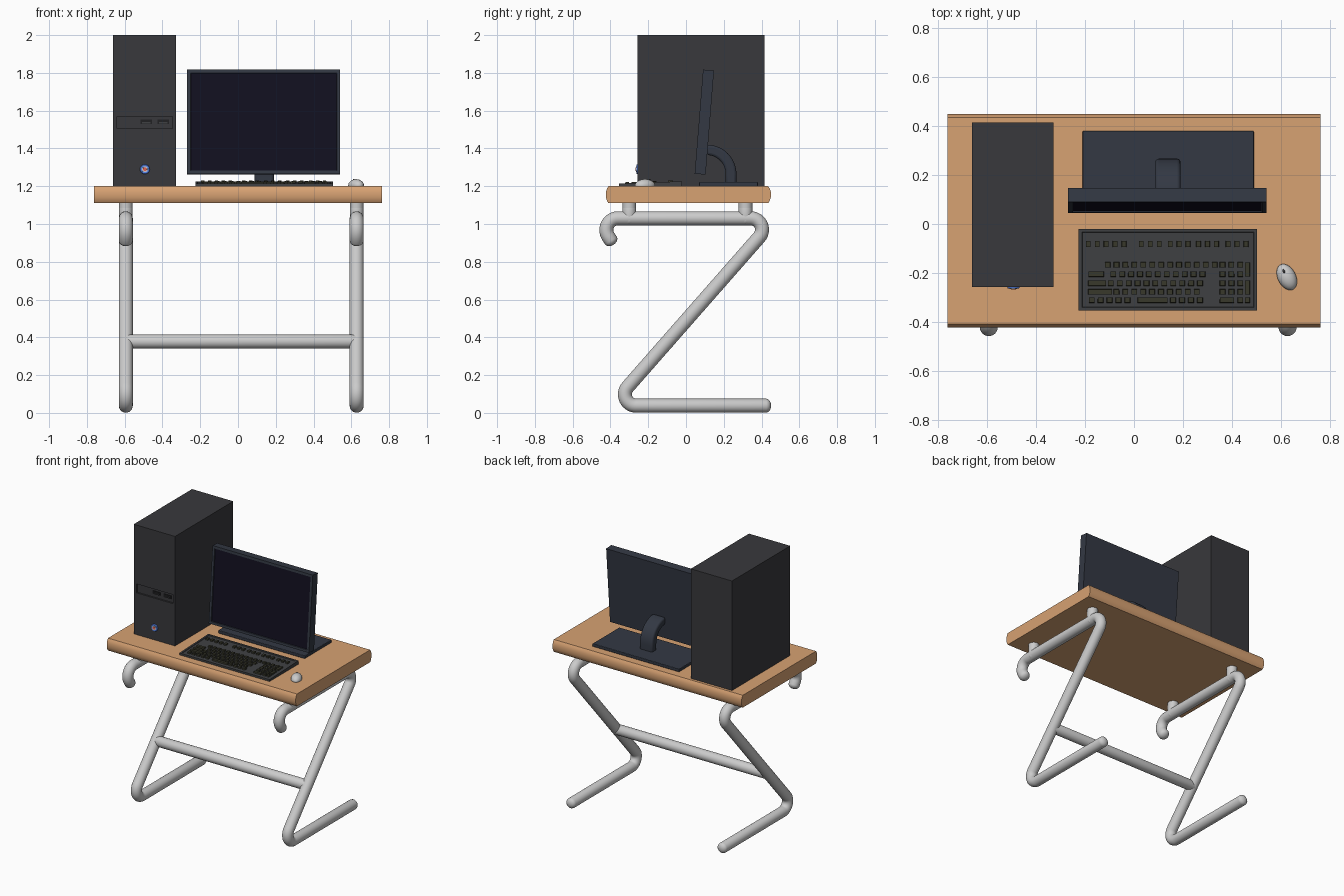
import bpy, bmesh, math
from mathutils import Vector

if "Cube" in bpy.data.objects:
    bpy.data.objects.remove(bpy.data.objects["Cube"])


def material(name, rgb):
    m = bpy.data.materials.new(name)
    m.diffuse_color = (*rgb, 1)
    m.use_nodes = True
    m.node_tree.nodes["Principled BSDF"].inputs["Base Color"].default_value = m.diffuse_color
    return m


WOOD = material("wood", (0.68, 0.36, 0.17))
CASE = material("case_black", (0.04, 0.04, 0.045))
DARK = material("slot_black", (0.015, 0.015, 0.017))
FRAME = material("monitor_black", (0.033, 0.04, 0.057))
GLASS = material("screen_black", (0.006, 0.005, 0.014))
BOARD = material("keyboard_black", (0.05, 0.052, 0.056))
KEYS = material("key_black", (0.04, 0.04, 0.024))
BLUE = material("button_blue", (0.1, 0.25, 0.9))
RED = material("button_red", (0.8, 0.12, 0.08))


def finish(name, bm, mat=None, bevel=0.0, smooth=False):
    bmesh.ops.recalc_face_normals(bm, faces=bm.faces)
    me = bpy.data.meshes.new(name)
    bm.to_mesh(me)
    bm.free()
    ob = bpy.data.objects.new(name, me)
    bpy.context.collection.objects.link(ob)
    if mat:
        me.materials.append(mat)
    if bevel:
        b = ob.modifiers.new("bevel", 'BEVEL')
        b.width, b.segments = bevel, 3
    if smooth:
        bpy.ops.object.select_all(action='DESELECT')
        ob.select_set(True)
        bpy.context.view_layer.objects.active = ob
        bpy.ops.object.shade_smooth_by_angle()
    return ob


def add_box(bm, lo, hi):
    vs = bmesh.ops.create_cube(bm, size=1)["verts"]
    for v in vs:
        v.co = Vector([(a + b) / 2 + c * (b - a) for a, b, c in zip(lo, hi, v.co)])
    return vs


def box(name, lo, hi, mat=None, bevel=0.0):
    bm = bmesh.new()
    add_box(bm, lo, hi)
    return finish(name, bm, mat, bevel)


def prism(name, profile, x0, x1, mat, bevel=0.0, smooth=False):
    """Extrude a (y, z) outline along x."""
    bm = bmesh.new()
    face = bm.faces.new([bm.verts.new((x0, y, z)) for y, z in profile])
    ext = bmesh.ops.extrude_face_region(bm, geom=[face])["geom"]
    bmesh.ops.translate(bm, vec=(x1 - x0, 0, 0),
                        verts=[v for v in ext if isinstance(v, bmesh.types.BMVert)])
    return finish(name, bm, mat, bevel, smooth)


def sweep(name, path, r=0.037, sides=24):
    """Round tube along a list of points, with domed ends."""
    path = [Vector(p) for p in path]
    n = len(path)
    dirs = [(path[min(i + 1, n - 1)] - path[max(i - 1, 0)]).normalized() for i in range(n)]
    caps = [math.radians(a) for a in (15, 40, 65, 90)]
    rings = [(path[0] - dirs[0] * r * 0.7 * math.cos(a), dirs[0], r * math.sin(a)) for a in caps]
    rings += [(path[i], dirs[i], r) for i in range(1, n - 1)]
    rings += [(path[-1] + dirs[-1] * r * 0.7 * math.cos(a), dirs[-1], r * math.sin(a))
              for a in reversed(caps)]
    bm = bmesh.new()
    loops = []
    for p, d, rad in rings:
        u = Vector((1, 0, 0)) if abs(d.x) < 0.5 else Vector((0, 1, 0))
        w = d.cross(u)
        loops.append([bm.verts.new(p + rad * (u * math.cos(t) + w * math.sin(t)))
                      for t in (2 * math.pi * k / sides for k in range(sides))])
    for a, b in zip(loops, loops[1:]):
        for k in range(sides):
            j = (k + 1) % sides
            bm.faces.new((a[k], a[j], b[j], b[k]))
    bm.faces.new(loops[0])
    bm.faces.new(loops[-1])
    return finish(name, bm, smooth=True)


def fillet(a, c, b, r, steps=14):
    """Arc points rounding the corner c between a and b."""
    a, c, b = Vector(a), Vector(c), Vector(b)
    u, w = (a - c).normalized(), (b - c).normalized()
    half = u.angle(w) / 2
    centre = c + (u + w).normalized() * r / math.sin(half)
    t = r / math.tan(half)
    s, e = c + u * t - centre, c + w * t - centre
    return [centre + s.normalized().slerp(e.normalized(), i / steps) * r for i in range(steps + 1)]


# Z-shaped tube legs, with posts under the top
LEG_X = {"left": -0.594, "right": 0.628}
for side, x in LEG_X.items():
    foot, low = (x, 0.425, 0.038), (x, -0.396, 0.038)
    high, bar = (x, 0.475, 1.03), (x, -0.36, 1.03)
    hook = [(x, -0.36 + 0.062 * math.cos(a), 0.968 + 0.062 * math.sin(a))
            for a in (math.radians(90 + 12 * i) for i in range(11))]
    sweep(side + "_leg", [foot] + fillet(foot, low, high, 0.06)
          + fillet(low, high, bar, 0.06) + hook + [(x, -0.397, 0.912)])
    for tag, y in (("front", -0.30), ("back", 0.315)):
        sweep(f"{side}_{tag}_post", [(x, y, 1.02), (x, y, 1.05), (x, y, 1.085)], 0.036)
        bm = bmesh.new()
        add = bmesh.ops.create_cone(bm, cap_ends=True, segments=24,
                                    radius1=0.036, radius2=0.036, depth=0.08)
        bmesh.ops.translate(bm, vec=(x, y, 1.075), verts=add["verts"])
        finish(f"{side}_{tag}_post_sleeve", bm, smooth=True)
sweep("crossbar", [(LEG_X["left"], -0.097, 0.378), (0, -0.097, 0.378),
                   (LEG_X["right"], -0.097, 0.378)])

# desk top with softly rounded front and back edges
edge = [(0.435, 1.11), (0.443, 1.122), (0.449, 1.14), (0.449, 1.17), (0.443, 1.188), (0.435, 1.2)]
prism("desk_top", edge + [(0.025 - y, z) for y, z in reversed(edge)], -0.763, 0.763, WOOD,
      smooth=True)

# computer tower with a recessed drive panel
tower = box("tower_case", (-0.662, -0.257, 1.2), (-0.329, 0.415, 2.0), CASE)
cutter = box("panel_cutter", (-0.64, -0.3, 1.505), (-0.347, -0.245, 1.57))
cutter.hide_render = True
cutter.hide_set(True)
cut = tower.modifiers.new("panel", 'BOOLEAN')
cut.object, cut.operation, cut.solver = cutter, 'DIFFERENCE', 'EXACT'
for i, x in enumerate((-0.485, -0.396)):
    box(f"drive_slot_{i + 1}", (x - 0.03, -0.25, 1.53), (x + 0.03, -0.24, 1.552), DARK)
    box(f"drive_lip_{i + 1}", (x - 0.022, -0.254, 1.532), (x + 0.022, -0.24, 1.539), BOARD)


# power button: blue ring, pale ring, red centre
def disc(name, r, depth, mat):
    bm = bmesh.new()
    bmesh.ops.create_cone(bm, cap_ends=True, segments=24, radius1=r, radius2=r * 0.9, depth=depth)
    ob = finish(name, bm, mat, smooth=True)
    ob.rotation_euler.x = math.pi / 2
    ob.location = (-0.493, -0.257 - depth / 2, 1.29)


disc("button_rim", 0.026, 0.006, BLUE)
disc("button_face", 0.017, 0.008, None)
disc("button_centre", 0.011, 0.010, RED)

# monitor panel, leaning back, with an inset screen
bm = bmesh.new()
add_box(bm, (-0.405, 0, 0), (0.405, 0.058, 0.553))
bm.normal_update()
front = min(bm.faces, key=lambda f: f.calc_center_median().y)
bmesh.ops.inset_region(bm, faces=[front], thickness=0.025)
bmesh.ops.inset_region(bm, faces=[front], thickness=0.002, depth=-0.006)
front.material_index = 1
panel = finish("monitor_panel", bm, FRAME)
panel.data.materials.append(GLASS)
panel.location, panel.rotation_euler.x = (0.136, 0.046, 1.266), math.radians(-4.6)

# monitor foot and curved neck
box("monitor_base", (-0.21, 0.07, 1.2), (0.49, 0.38, 1.222), FRAME, 0.004)
arc = [math.radians(90 - 7.5 * i) for i in range(13)]
outer = [(0.11 + 0.157 * math.cos(a), 1.265 + 0.155 * math.sin(a)) for a in arc]
inner = [(0.11 + 0.1 * math.cos(a), 1.265 + 0.1 * math.sin(a)) for a in reversed(arc)]
prism("monitor_neck", outer + [(0.267, 1.21), (0.21, 1.21)] + inner, 0.087, 0.19, FRAME,
      0.014, True)

# keyboard body: wedge with a sunken key bed
KX0, KX1, KY0, KY1 = -0.226, 0.503, -0.354, -0.02


def bed(y):
    return 1.214 + 0.012 * (y - KY0) / (KY1 - KY0)


bm = bmesh.new()
for v in add_box(bm, (KX0, KY0, 1.2), (KX1, KY1, 1.21)):
    if v.co.z > 1.205:
        v.co.z = bed(v.co.y)
bm.normal_update()
top = max(bm.faces, key=lambda f: f.normal.z)
bmesh.ops.inset_region(bm, faces=[top], thickness=0.018)
bmesh.ops.inset_region(bm, faces=[top], thickness=0.003, depth=-0.004)
finish("keyboard_body", bm, BOARD)

# keys: per row y, height, then (first centre x, count, key width)
P = 0.0365
rows = [
    (-0.082, 0.028, [(-0.187, 5, .022), (0.03, 3, .022), (0.148, 3, .022), (0.264, 3, .022), (0.385, 3, .022)]),
    (-0.167, 0.024, [(-0.108, 13, .025), (0.362, 3, .025)]),
    (-0.205, 0.024, [(-0.155, 1, .066), (-0.085, 11, .025), (0.362, 3, .025)]),
    (-0.242, 0.024, [(-0.151, 1, .075), (-0.095, 11, .025), (0.362, 3, .025)]),
    (-0.278, 0.024, [(-0.139, 1, .1), (-0.072, 10, .025), (0.362, 3, .025)]),
    (-0.311, 0.024, [(-0.173, 5, .025), (0.076, 1, .125), (0.16, 4, .025), (0.38, 1, .06), (0.435, 1, .025)]),
]
bm = bmesh.new()


def add_key(x, y, w, h):
    for v in add_box(bm, (x - w / 2, y - h / 2, 1.206), (x + w / 2, y + h / 2, bed(y) + 0.006)):
        if v.co.z > 1.21:
            v.co.x += (x - v.co.x) * 0.004 / w
            v.co.y += (y - v.co.y) * 0.004 / h


for y, h, runs in rows:
    for x, count, w in runs:
        for k in range(count):
            add_key(x + k * P, y, w, h)
for y in (-0.186, -0.26):
    add_key(0.464, y, 0.022, 0.06)
add_key(0.464, -0.311, 0.022, 0.024)
finish("keyboard_keys", bm, KEYS)

# mouse: flattened dome with a small wheel, turned on the desk
MOUSE, TURN = (0.625, -0.217, 1.2), math.radians(27)
bm = bmesh.new()
bmesh.ops.create_uvsphere(bm, u_segments=32, v_segments=16, radius=1)
for v in bm.verts:
    v.co = Vector((v.co.x * 0.037, v.co.y * 0.057, max(v.co.z, -0.1) * 0.034 + 0.0034))
mouse = finish("mouse_body", bm, smooth=True)
bm = bmesh.new()
bmesh.ops.create_uvsphere(bm, u_segments=16, v_segments=8, radius=1)
for v in bm.verts:
    v.co = Vector((v.co.x * 0.005, v.co.y * 0.01 + 0.026, v.co.z * 0.007 + 0.031))
wheel = finish("mouse_wheel", bm, CASE, smooth=True)
for ob in (mouse, wheel):
    ob.location, ob.rotation_euler.z = MOUSE, TURN
